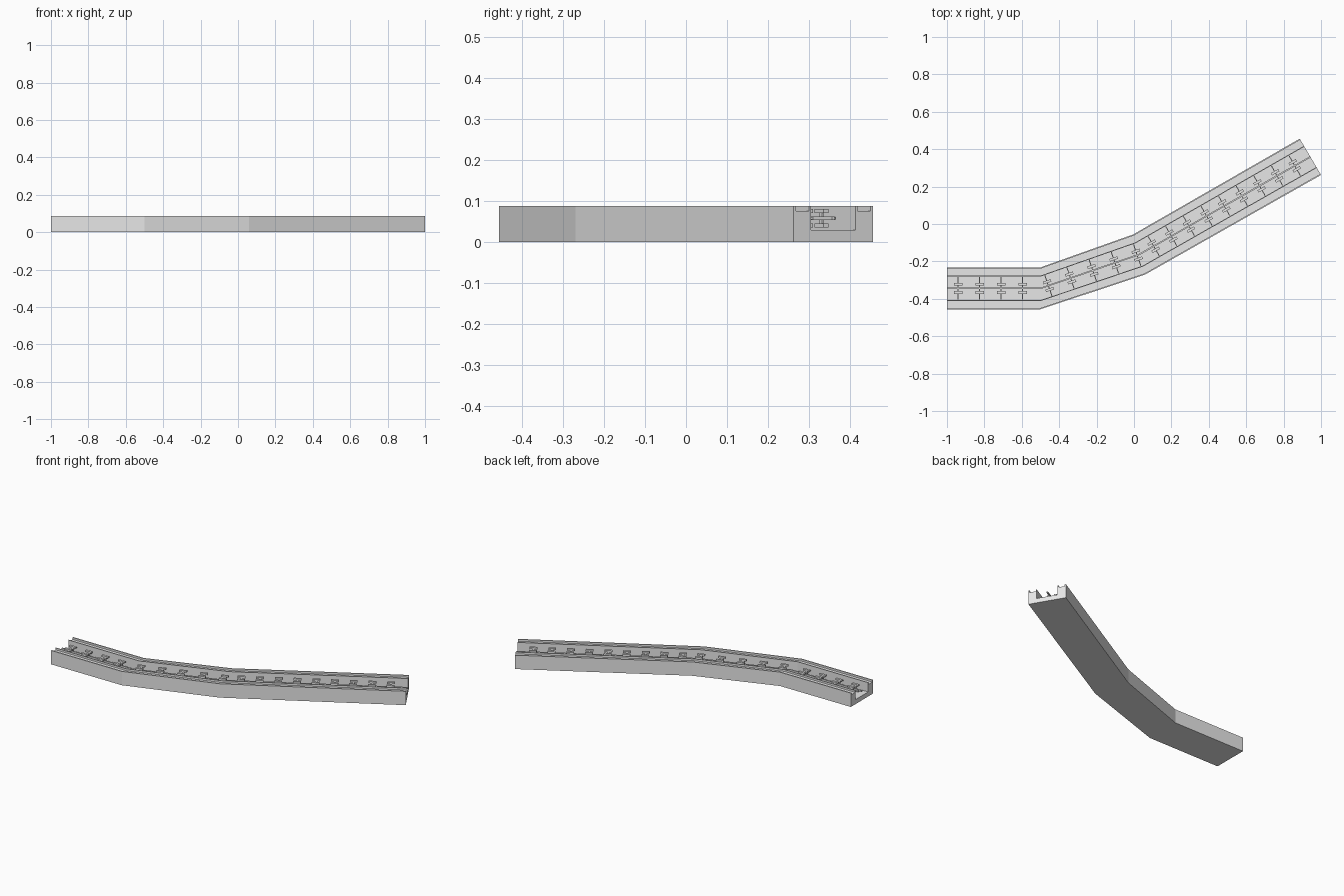
import bpy, bmesh
from math import atan2
from mathutils import Matrix, Vector

cube = bpy.data.objects.get("Cube")
if cube:
    bpy.data.objects.remove(cube, do_unlink=True)

mat = bpy.data.materials.new("light_grey")
mat.use_nodes = True
GREY = (0.8, 0.8, 0.8, 1)
mat.diffuse_color = GREY
mat.node_tree.nodes["Principled BSDF"].inputs["Base Color"].default_value = GREY

# Cross-section stations: front edge and back edge of the trough
STATIONS = [((-1, -0.456), (-1, -0.232)),
            ((-0.5, -0.456), (-0.5, -0.232)),
            ((0.06, -0.27), (-0.005, -0.056)),
            ((1, 0.262), (0.886, 0.456))]
STATIONS = [(Vector(a), Vector(b)) for a, b in STATIONS]
HALF = 0.112
WIRE_Z = 0.058


def finish(name, bm):
    bmesh.ops.recalc_face_normals(bm, faces=bm.faces)
    mesh = bpy.data.meshes.new(name)
    bm.to_mesh(mesh)
    bm.free()
    mesh.materials.append(mat)
    obj = bpy.data.objects.new(name, mesh)
    bpy.context.collection.objects.link(obj)
    return obj


def sweep(name, profile):
    """Loft a closed (sideways, height) profile through the stations."""
    bm = bmesh.new()
    rings = []
    for front, back in STATIONS:
        mid, side = (front + back) / 2, (back - front) / (2 * HALF)
        rings.append([bm.verts.new((*(mid + side * u), z)) for u, z in profile])
    n = len(profile)
    for a, b in zip(rings, rings[1:]):
        for i in range(n):
            j = (i + 1) % n
            bm.faces.new((a[i], a[j], b[j], b[i]))
    bm.faces.new(rings[0])
    bm.faces.new(rings[-1])
    return finish(name, bm)


# Trough with a shallow groove along the top of each wall
half = [(0.063, 0.029), (0.063, 0.088), (0.068, 0.088), (0.068, 0.076),
        (0.105, 0.076), (0.105, 0.088), (HALF, 0.088), (HALF, 0)]
sweep("trough", half + [(-u, z) for u, z in reversed(half)])

# Wire running down the middle of the channel
w = 0.004
sweep("centre_wire", [(-w, WIRE_Z - w), (w, WIRE_Z - w), (w, WIRE_Z + w), (-w, WIRE_Z + w)])


def box(bm, centre, size):
    m = Matrix.Translation(centre) @ Matrix.Diagonal((*size, 1))
    bmesh.ops.create_cube(bm, size=1, matrix=m)


# Spreader: a cross rod carrying small bars above and below on each side
bm = bmesh.new()
box(bm, (0, 0, 0), (0.005, 0.12, 0.005))
for side in (-1, 1):
    box(bm, (0, side * 0.022, 0), (0.012, 0.006, 0.04))
    for level in (-1, 1):
        box(bm, (0, side * 0.022, level * 0.018), (0.045, 0.014, 0.01))
first = finish("spreader", bm)

# Repeat the spreader along each straight: start, step, count
mids = [(a + b) / 2 for a, b in STATIONS]
rows = [(0.12, 0.23, 4), (0.08, 0.225, 5), (0.085, 0.103, 9)]
unused = first
for a, b, (start, step, count) in zip(mids, mids[1:], rows):
    run = b - a
    for i in range(count):
        obj = unused or bpy.data.objects.new("spreader", first.data)
        if not unused:
            bpy.context.collection.objects.link(obj)
        unused = None
        obj.location = (*(a + run * (start + step * i)), WIRE_Z)
        obj.rotation_euler.z = atan2(run.y, run.x)
